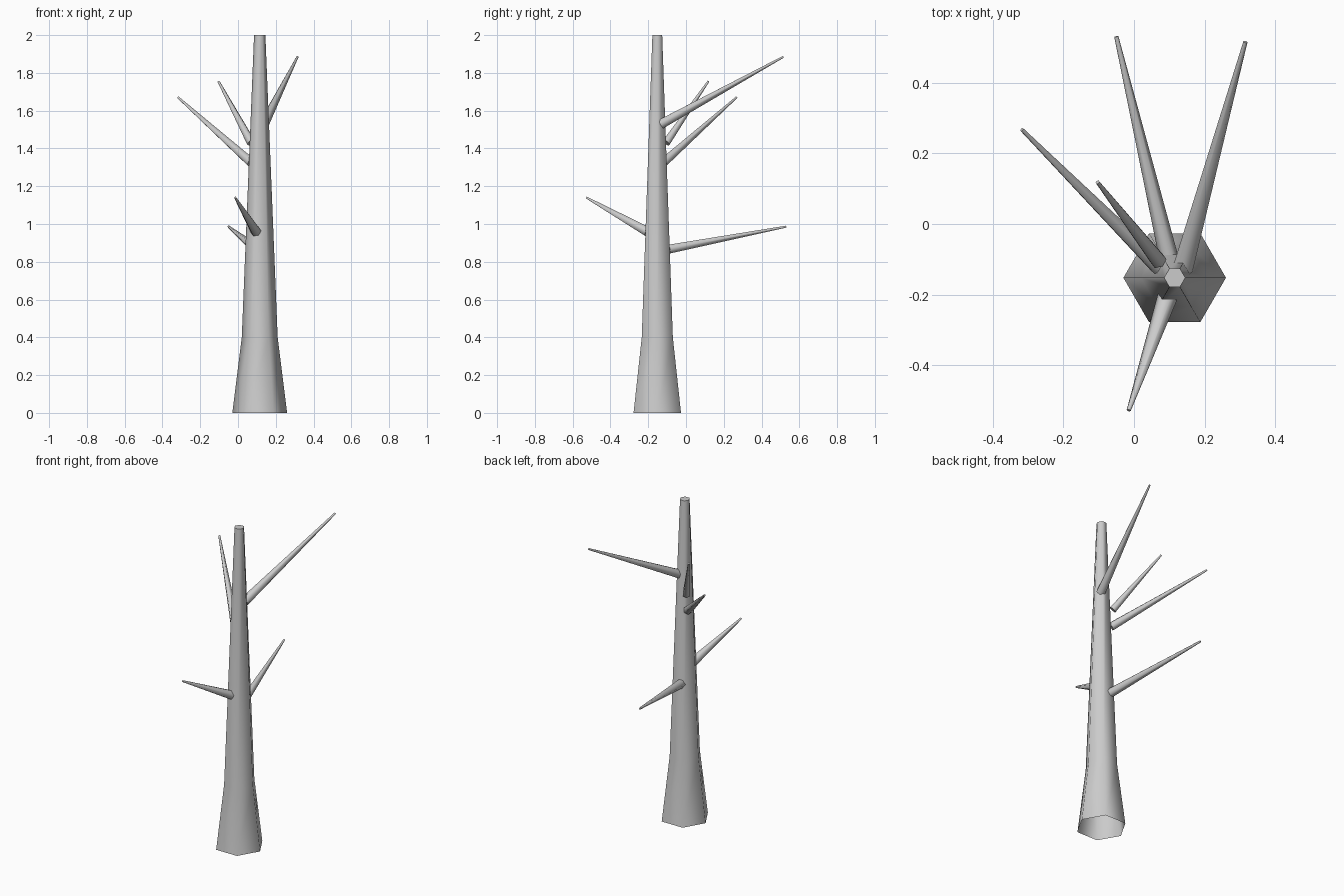
import bpy, bmesh, math
from mathutils import Vector

cube = bpy.data.objects.get("Cube")
if cube:
    bpy.data.objects.remove(cube)

bark = bpy.data.materials.new("grey_bark")
bark.use_nodes = True
colour = (0.6, 0.6, 0.6, 1)
bark.diffuse_color = colour
bark.node_tree.nodes["Principled BSDF"].inputs["Base Color"].default_value = colour

SIDES = 6


def tapered(name, rings, cap_start):
    """Smooth six-sided tube through (centre, radius) rings, closed at its end."""
    axis = (rings[-1][0] - rings[0][0]).normalized()
    side = Vector((1, 0, 0))
    side = (side - axis * side.dot(axis)).normalized()
    up = axis.cross(side)
    bm = bmesh.new()
    loops = []
    for centre, radius in rings:
        angles = [math.tau * i / SIDES for i in range(SIDES)]
        loops.append([bm.verts.new(centre + radius * (side * math.cos(a) + up * math.sin(a)))
                      for a in angles])
    for low, high in zip(loops, loops[1:]):
        for i in range(SIDES):
            j = (i + 1) % SIDES
            bm.faces.new((low[i], low[j], high[j], high[i])).smooth = True
    caps = [bm.faces.new(loops[-1])]
    if cap_start:
        caps.append(bm.faces.new(loops[0][::-1]))
    for cap in caps:
        for edge in cap.edges:
            edge.smooth = False
    mesh = bpy.data.meshes.new(name)
    bm.to_mesh(mesh)
    bm.free()
    mesh.materials.append(bark)
    obj = bpy.data.objects.new(name, mesh)
    bpy.context.collection.objects.link(obj)
    return obj


# Trunk: flared foot, long taper, open underneath
profile = [(0, 0.145), (0.4, 0.095), (2, 0.03)]
tapered("trunk", [(Vector((0.115, -0.152, z)), r) for z, r in profile], False)

# Bare branches: name, base, tip, base radius
branches = [
    ("front_branch", (0.095, -0.205, 0.96), (-0.015, -0.527, 1.14), 0.029),
    ("low_back_branch", (0.097, -0.09, 0.867), (-0.05, 0.53, 0.986), 0.027),
    ("right_branch", (0.07, -0.12, 1.325), (-0.317, 0.267, 1.67), 0.027),
    ("short_right_branch", (0.07, -0.105, 1.43), (-0.103, 0.118, 1.755), 0.024),
    ("high_back_branch", (0.137, -0.13, 1.53), (0.315, 0.515, 1.885), 0.029),
]
for name, base, tip, radius in branches:
    tapered(name, [(Vector(base), radius), (Vector(tip), 0.006)], True)
